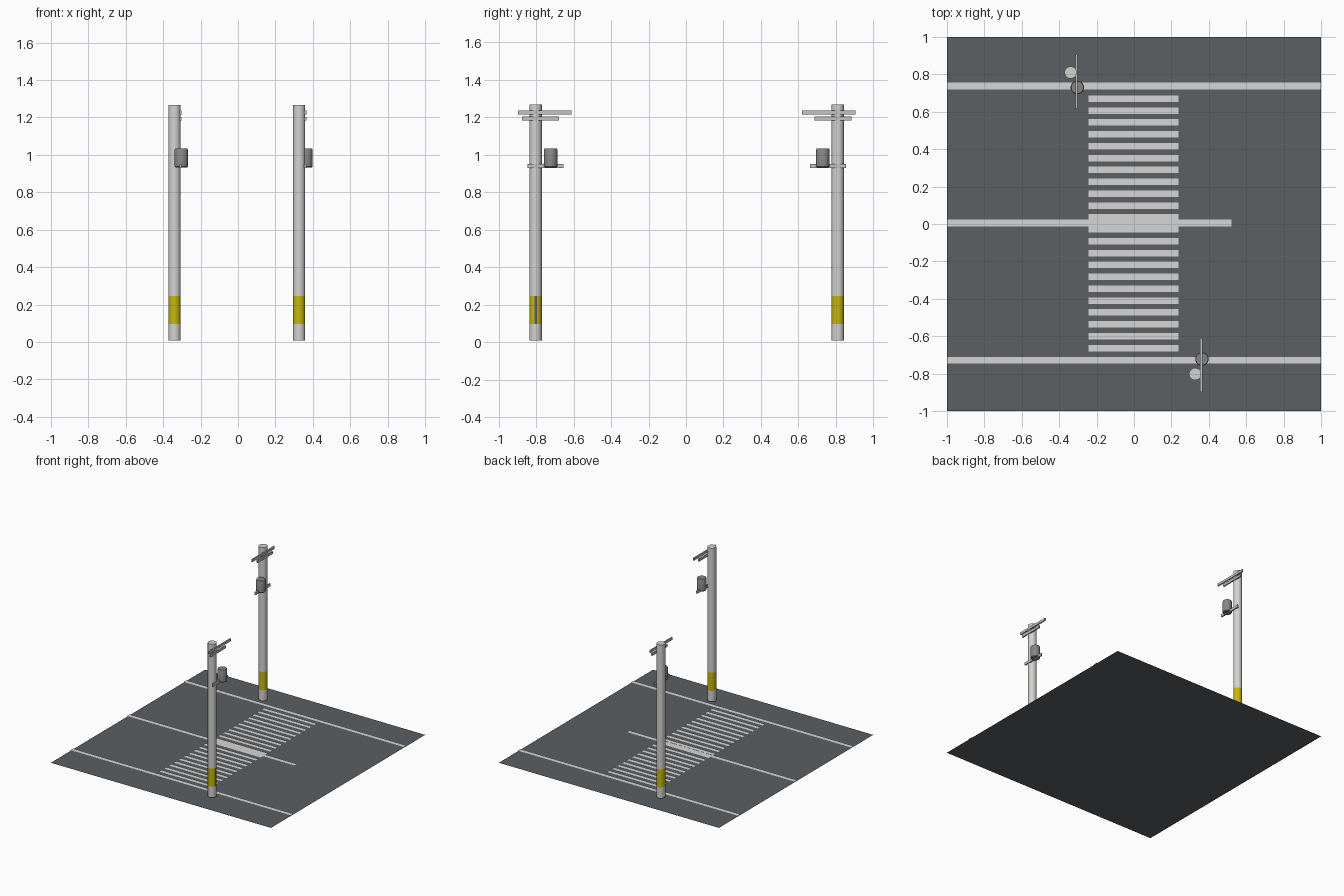
import bpy, bmesh, math

if "Cube" in bpy.data.objects:
    bpy.data.objects.remove(bpy.data.objects["Cube"])


def material(name, rgb):
    m = bpy.data.materials.new(name)
    m.diffuse_color = (*rgb, 1)
    m.use_nodes = True
    m.node_tree.nodes["Principled BSDF"].inputs["Base Color"].default_value = m.diffuse_color
    return m


ASPHALT = material("asphalt grey", (0.105, 0.115, 0.122))
PAINT = material("road paint white", (0.68, 0.67, 0.67))
CONCRETE = material("concrete grey", (0.65, 0.65, 0.64))
YELLOW = material("warning yellow", (0.56, 0.47, 0.004))
STEEL = material("steel grey", (0.24, 0.24, 0.24))
BAR = material("crossarm grey", (0.55, 0.55, 0.55))


def finish(bm, name, mats):
    mesh = bpy.data.meshes.new(name)
    bm.to_mesh(mesh)
    bm.free()
    for m in mats:
        mesh.materials.append(m)
    ob = bpy.data.objects.new(name, mesh)
    bpy.context.collection.objects.link(ob)
    return ob


def add_rect(bm, x0, x1, y0, y1, z):
    bm.faces.new([bm.verts.new(p) for p in
                  ((x0, y0, z), (x1, y0, z), (x1, y1, z), (x0, y1, z))])


def box(name, x0, x1, y0, y1, z0, z1, mat):
    bm = bmesh.new()
    bmesh.ops.create_cube(bm, size=1)
    for v in bm.verts:
        v.co = ((x0 + x1) / 2 + v.co.x * (x1 - x0),
                (y0 + y1) / 2 + v.co.y * (y1 - y0),
                (z0 + z1) / 2 + v.co.z * (z1 - z0))
    return finish(bm, name, [mat])


def lathe(name, cx, cy, profile, mats, rule=None, sides=16):
    """Closed round part from (radius, z) rings; rule picks a material per face."""
    bm = bmesh.new()
    rings = []
    for r, z in profile:
        angles = [(i + 0.5) * math.tau / sides for i in range(sides)]
        rings.append([bm.verts.new((cx + r * math.cos(a), cy + r * math.sin(a), z))
                      for a in angles])
    for lo, hi in zip(rings, rings[1:]):
        for i in range(sides):
            j = (i + 1) % sides
            f = bm.faces.new((lo[i], lo[j], hi[j], hi[i]))
            f.smooth = True
    bm.faces.new(rings[0][::-1])
    bm.faces.new(rings[-1])
    bm.normal_update()
    if rule:
        for f in bm.faces:
            f.material_index = rule(f)
    ob = finish(bm, name, mats)
    bpy.ops.object.select_all(action='DESELECT')
    ob.select_set(True)
    bpy.context.view_layer.objects.active = ob
    bpy.ops.object.shade_smooth_by_angle(angle=math.radians(35))
    return ob


# Road sheet
bm = bmesh.new()
add_rect(bm, -1, 1, -1, 1, 0)
finish(bm, "road", [ASPHALT])

# Edge lines and the shorter centre line
bm = bmesh.new()
add_rect(bm, -1, 1, 0.72, 0.757, 0.006)
add_rect(bm, -1, 1, -0.747, -0.71, 0.006)
add_rect(bm, -1, 0.522, -0.013, 0.024, 0.006)
finish(bm, "lane_lines", [PAINT])

# Crossing stripes
bm = bmesh.new()
for i in range(22):
    y = 0.67 - i * 0.0635
    add_rect(bm, -0.243, 0.238, y - 0.0175, y + 0.0175, 0.008)
finish(bm, "crossing_stripes", [PAINT])

# Utility poles: s points from the pole towards the road
R = 0.033
for side, px, py, s in (("front", 0.327, -0.802, 1), ("back", -0.339, 0.81, -1)):

    def band_rule(f, seam=(side == "front")):
        if 0.1 < f.calc_center_median().z < 0.24:
            return 2 if seam and f.normal.x > 0.99 else 1
        return 0

    lathe(side + "_pole", px, py, [(R, 0.008), (R, 0.097), (R, 0.246), (R, 1.267)],
          [CONCRETE, YELLOW, ASPHALT], band_rule)

    # Crossarms and the transformer bracket
    for part, a, b, z0, z1 in (("upper_crossarm", -0.095, 0.192, 1.216, 1.236),
                               ("lower_crossarm", -0.073, 0.125, 1.183, 1.203),
                               ("bracket", -0.043, 0.149, 0.929, 0.951)):
        y0, y1 = sorted((py + s * a, py + s * b))
        box(f"{side}_{part}", px + 0.027, px + 0.038, y0, y1, z0, z1, BAR)

    # Transformer can with chamfered ends
    lathe(side + "_transformer", px + 0.036, py + s * 0.08,
          [(0.031, 0.932), (0.036, 0.938), (0.036, 1.028), (0.033, 1.034)], [STEEL])
